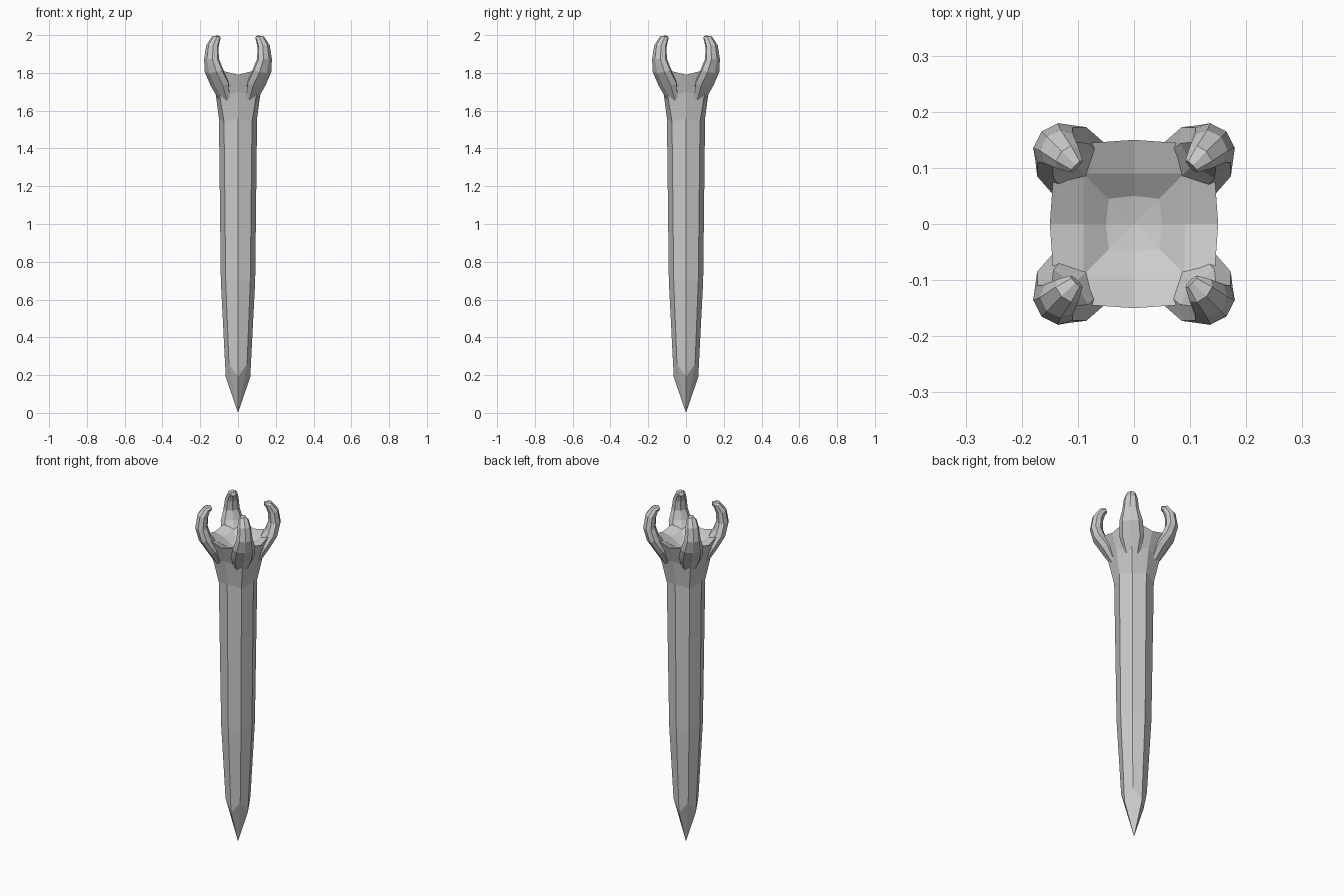
import bpy, math
from mathutils import Vector

if "Cube" in bpy.data.objects:
    bpy.data.objects.remove(bpy.data.objects["Cube"])

def loft(name, rings, start=None, end=None):
    """Skin equal-sized rings; close each end with a point or a flat cap."""
    n = len(rings[0])
    verts = [v for r in rings for v in r]
    faces = [(k*n + i, k*n + (i+1) % n, (k+1)*n + (i+1) % n, (k+1)*n + i)
             for k in range(len(rings) - 1) for i in range(n)]
    first = list(range(n))
    last = [(len(rings) - 1)*n + i for i in range(n)]
    if start is not None:
        verts.append(start)
        c = len(verts) - 1
        faces += [(c, first[(i+1) % n], first[i]) for i in range(n)]
    else:
        faces.append(first[::-1])
    if end is not None:
        verts.append(end)
        c = len(verts) - 1
        faces += [(c, last[i], last[(i+1) % n]) for i in range(n)]
    else:
        faces.append(last)
    mesh = bpy.data.meshes.new(name)
    mesh.from_pydata([tuple(v) for v in verts], [], faces)
    mesh.update()
    obj = bpy.data.objects.new(name, mesh)
    bpy.context.collection.objects.link(obj)
    return obj

def eight_ring(axis, axis_z, corner, corner_z):
    """Octagon whose on-axis and diagonal points have their own size and height."""
    pts = []
    for i in range(8):
        a = math.pi/4*i
        r, z = (corner*math.sqrt(2), corner_z) if i % 2 else (axis, axis_z)
        pts.append((r*math.cos(a), r*math.sin(a), z))
    return pts

# Shaft with flared head, rim and shallow bowl
profile = [
    (0.065, 0.19, 0.048, 0.26),
    (0.091, 0.70, 0.065, 0.70),
    (0.101, 1.56, 0.074, 1.54),
    (0.120, 1.70, 0.095, 1.67),
    (0.150, 1.79, 0.140, 1.825),
    (0.090, 1.772, 0.090, 1.79),
    (0.050, 1.745, 0.045, 1.75),
]
loft("shaft", [eight_ring(*p) for p in profile], (0, 0, 0), (0, 0, 1.735))

# Four curled claws on the corners: radius, height, radial and sideways half-width
path = [
    (0.100, 1.660, 0.020, 0.040),
    (0.137, 1.745, 0.036, 0.065),
    (0.182, 1.815, 0.036, 0.062),
    (0.199, 1.875, 0.034, 0.044),
    (0.191, 1.940, 0.030, 0.037),
    (0.167, 1.980, 0.022, 0.027),
    (0.145, 1.986, 0.012, 0.015),
]
for k in range(4):
    a = math.pi/4 + k*math.pi/2
    out = Vector((math.cos(a), math.sin(a), 0))
    up = Vector((0, 0, 1))
    side = up.cross(out)
    rings = []
    for i, (r, z, hr, hs) in enumerate(path):
        p, q = path[max(i-1, 0)], path[min(i+1, len(path)-1)]
        tangent = (out*(q[0]-p[0]) + up*(q[1]-p[1])).normalized()
        normal = side.cross(tangent)
        rings.append([out*r + up*z + normal*hr*math.cos(j*math.pi/4)
                      + side*hs*math.sin(j*math.pi/4) for j in range(8)])
    loft(f"claw_{k+1}", rings)
